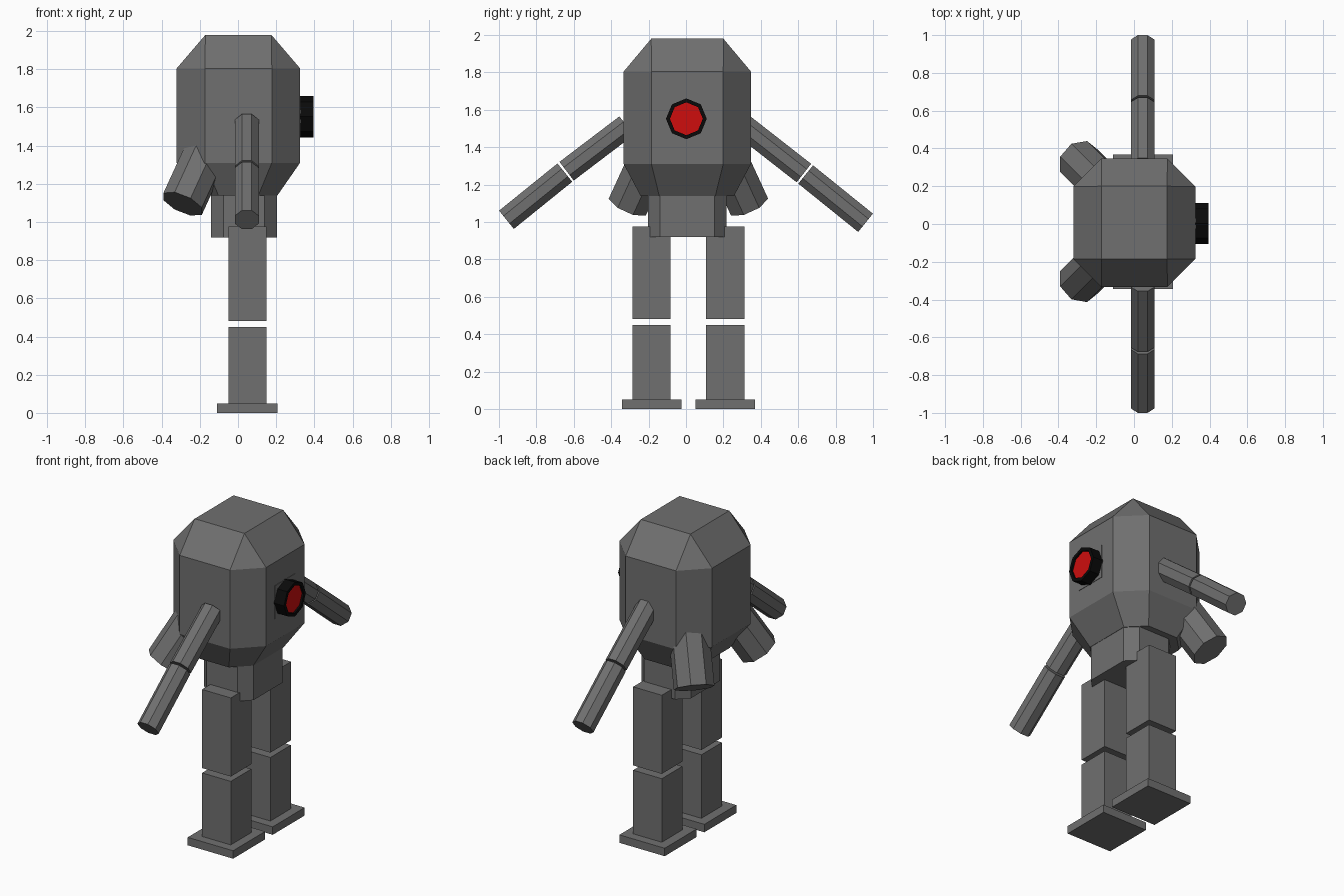
import bpy, bmesh, math
from mathutils import Vector

if "Cube" in bpy.data.objects:
    bpy.data.objects.remove(bpy.data.objects["Cube"])


def material(name, rgb):
    m = bpy.data.materials.new(name)
    m.diffuse_color = (*rgb, 1)
    m.use_nodes = True
    m.node_tree.nodes["Principled BSDF"].inputs["Base Color"].default_value = m.diffuse_color
    return m


GREY = material("grey metal", (0.16, 0.16, 0.16))
BLACK = material("black", (0.003, 0.003, 0.003))
RED = material("red lens", (0.62, 0.004, 0.004))


def finish(bm, name, *mats):
    bmesh.ops.recalc_face_normals(bm, faces=bm.faces)
    me = bpy.data.meshes.new(name)
    bm.to_mesh(me)
    bm.free()
    for m in mats:
        me.materials.append(m)
    ob = bpy.data.objects.new(name, me)
    bpy.context.collection.objects.link(ob)
    return ob


def box(name, center, size):
    bm = bmesh.new()
    bmesh.ops.create_cube(bm, size=1)
    for v in bm.verts:
        v.co = Vector(center) + Vector(a * b for a, b in zip(v.co, size))
    return finish(bm, name, GREY)


def chamfered_loft(name, cx, cy, rings):
    """Stack of chamfered rectangles: (z, half x, half y, chamfer)."""
    bm = bmesh.new()
    loops = []
    for z, hx, hy, c in rings:
        pts = [(hx, hy - c), (hx - c, hy), (c - hx, hy), (-hx, hy - c),
               (-hx, c - hy), (c - hx, -hy), (hx - c, -hy), (hx, c - hy)]
        loops.append([bm.verts.new((cx + x, cy + y, z)) for x, y in pts])
    for a, b in zip(loops, loops[1:]):
        for i in range(8):
            j = (i + 1) % 8
            bm.faces.new((a[i], a[j], b[j], b[i]))
    bm.faces.new(loops[0])
    bm.faces.new(loops[-1])
    bmesh.ops.remove_doubles(bm, verts=bm.verts, dist=0.0005)
    return finish(bm, name, GREY)


def rod(name, start, end, radius):
    """Eight-sided rod with flats facing the x axis."""
    a, b = Vector(start), Vector(end)
    d = (b - a).normalized()
    u = (Vector((1, 0, 0)) - d * d.x).normalized()
    w = d.cross(u)
    bm = bmesh.new()
    ends = []
    for p in (a, b):
        ends.append([bm.verts.new(p + radius * (math.cos(t) * u + math.sin(t) * w))
                     for t in (math.pi * (2 * i + 1) / 8 for i in range(8))])
    for i in range(8):
        j = (i + 1) % 8
        bm.faces.new((ends[0][i], ends[0][j], ends[1][j], ends[1][i]))
    bm.faces.new(ends[0])
    bm.faces.new(ends[1])
    return finish(bm, name, GREY)


# Body and hips
chamfered_loft("body", 0.002, 0.007, [
    (1.14, 0.205, 0.25, 0.10), (1.31, 0.323, 0.34, 0.148),
    (1.805, 0.323, 0.34, 0.148), (1.98, 0.173, 0.193, 0.0)])
chamfered_loft("hips", 0.032, 0.007, [
    (0.92, 0.173, 0.21, 0.065), (1.15, 0.173, 0.21, 0.065)])

# Legs, feet and rear exhausts, mirrored about the middle
MID = 0.013
for side, s in (("left", -1), ("right", 1)):
    y = MID + s * 0.197
    box(side + "_upper_leg", (0.05, y, 0.728), (0.2, 0.204, 0.495))
    box(side + "_lower_leg", (0.05, y, 0.25), (0.2, 0.204, 0.40))
    box(side + "_foot", (0.048, y, 0.025), (0.316, 0.318, 0.05))
    rod(side + "_exhaust", (-0.136, MID + s * 0.166, 1.43),
        (-0.29, MID + s * 0.32, 1.095), 0.118)

# Arms in two segments with a small gap at the elbow
arms = {"left": ((-0.318, 1.515), (-0.643, 1.268), (-0.96, 1.012)),
        "right": ((0.31, 1.512), (0.635, 1.258), (0.96, 0.996))}
for side, pts in arms.items():
    shoulder, elbow, hand = (Vector((0.046, y, z)) for y, z in pts)
    gap = (hand - shoulder).normalized() * 0.006
    rod(side + "_upper_arm", shoulder, elbow - gap, 0.068)
    rod(side + "_forearm", elbow + gap, hand, 0.068)

# Eye mount plate and eye: black octagonal tube with a recessed red lens
box("eye_plate", (0.325, 0.002, 1.553), (0.006, 0.205, 0.21))
bm = bmesh.new()
loops = []
for x, r in ((0.30, 0.109), (0.395, 0.109), (0.395, 0.088), (0.383, 0.088)):
    loops.append([bm.verts.new((x, 0.002 + r * math.sin(i * math.pi / 4),
                                1.552 + r * math.cos(i * math.pi / 4)))
                  for i in range(8)])
for a, b in zip(loops, loops[1:]):
    for i in range(8):
        j = (i + 1) % 8
        bm.faces.new((a[i], a[j], b[j], b[i]))
bm.faces.new(loops[0])
bm.faces.new(loops[-1]).material_index = 1
finish(bm, "eye", BLACK, RED)
